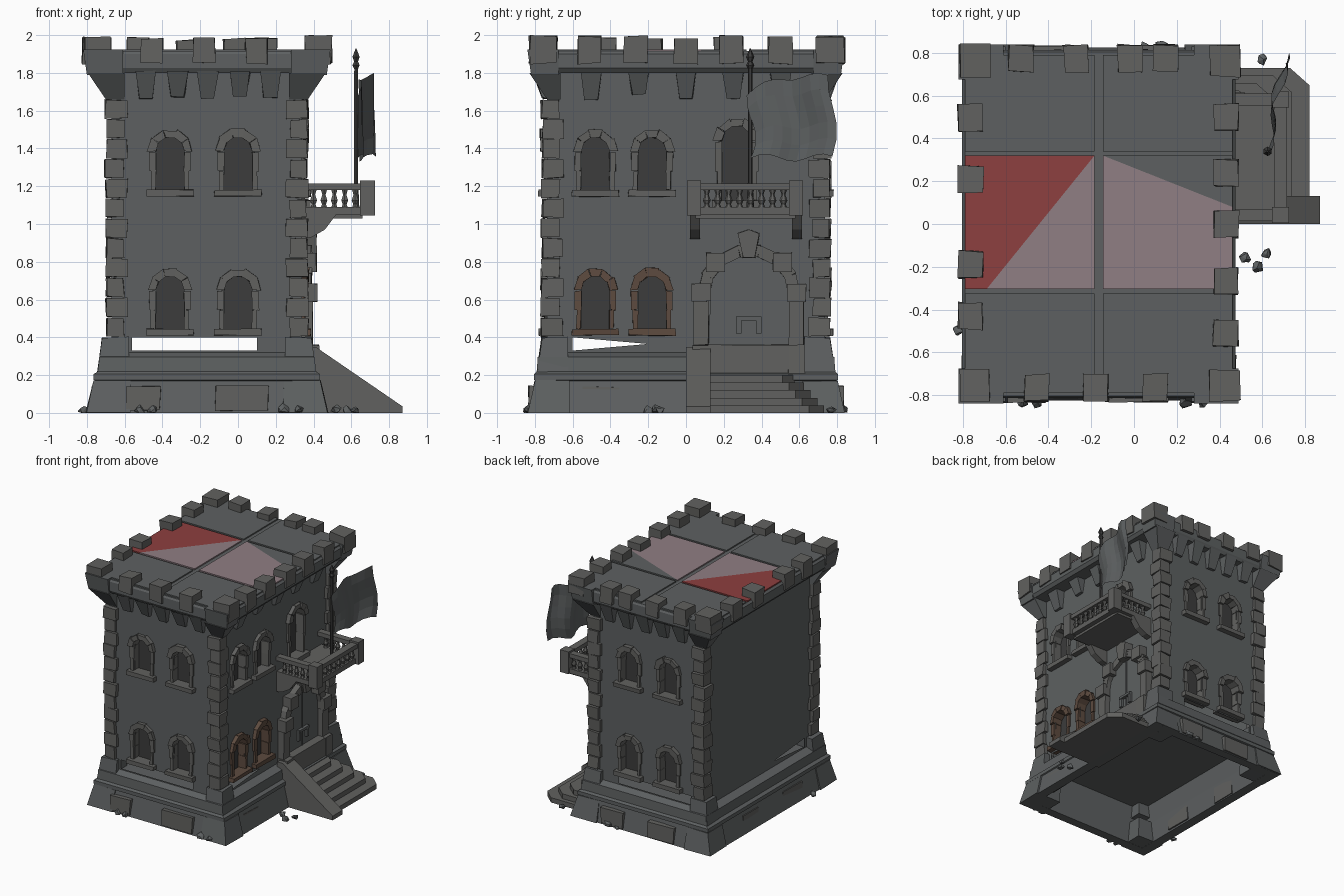
import bpy, bmesh, math, random
from mathutils import Vector, Matrix

if "Cube" in bpy.data.objects:
    bpy.data.objects.remove(bpy.data.objects["Cube"])
random.seed(4)
CX, HX, HY = -0.165, 0.505, 0.735          # tower centre and wall half sizes

def material(name, *c):
    m = bpy.data.materials.new(name)
    m.diffuse_color = (*c, 1)
    m.use_nodes = True
    m.node_tree.nodes["Principled BSDF"].inputs["Base Color"].default_value = m.diffuse_color
    return m
STONE, TRIM = material("stone", 0.11, 0.118, 0.12), material("trim_stone", 0.12, 0.12, 0.115)
DARK, BROWN = material("dark", 0.045, 0.045, 0.045), material("brown_stone", 0.11, 0.07, 0.05)
RED, PINK = material("red_tile", 0.27, 0.05, 0.05), material("pink_tile", 0.28, 0.21, 0.23)

def finish(name, bm, mat, jitter=0.0):
    for v in bm.verts:
        v.co += Vector([random.uniform(-jitter, jitter) for _ in range(3)])
        v.co.z = min(max(v.co.z, 0), 2)
    bmesh.ops.recalc_face_normals(bm, faces=bm.faces)
    me = bpy.data.meshes.new(name)
    bm.to_mesh(me)
    bm.free()
    me.materials.append(mat)
    bpy.context.collection.objects.link(bpy.data.objects.new(name, me))

# Wall frames: u along the wall, v up, d outward from the wall plane
front = lambda u, v, d: Vector((u, -HY - d, v))
back = lambda u, v, d: Vector((u, HY + d, v))
right = lambda u, v, d: Vector((CX + HX + d, u, v))
left = lambda u, v, d: Vector((CX - HX - d, u, v))
plan = lambda u, v, d: Vector((u, v, d))
side_xz = lambda u, v, d: Vector((u, d, v))

def bridge(bm, a, b):
    for i in range(len(a)):
        j = (i + 1) % len(a)
        bm.faces.new((a[i], a[j], b[j], b[i]))

def prism(bm, M, pts, d0, d1):
    a, b = ([bm.verts.new(M(u, v, d)) for u, v in pts] for d in (d0, d1))
    bm.faces.new(a)
    bm.faces.new(b)
    bridge(bm, a, b)

def rect(u0, u1, v0, v1):
    return [(u0, v0), (u1, v0), (u1, v1), (u0, v1)]

def box(bm, x0, x1, y0, y1, z0, z1):
    prism(bm, plan, rect(x0, x1, y0, y1), z0, z1)

def rings(bm, levels):
    prev = None
    for hx, hy, z in levels:
        cur = [bm.verts.new((CX + u, v, z)) for u, v in rect(-hx, hx, -hy, hy)]
        if prev:
            bridge(bm, prev, cur)
        prev = cur
    return prev

def polar(c, s, r, t):
    return (c + r * math.cos(t), s + r * math.sin(t))

def arch(u, v0, vs, r, n=8):
    return [(u - r, v0), (u + r, v0)] + [polar(u, vs, r, math.pi * i / n) for i in range(n)]

def wall(name, M, half, mid, holes):
    bm = bmesh.new()
    for loop in [rect(mid - half, mid + half, 0.31, 1.8)] + holes:
        vs = [bm.verts.new(M(u, v, 0)) for u, v in loop]
        for i in range(len(vs)):
            bm.edges.new((vs[i - 1], vs[i]))
    bmesh.ops.triangle_fill(bm, use_beauty=True, edges=bm.edges)
    finish(name, bm, STONE)

def arch_stones(bm, M, u, vs, r, R, n, d0, d1):
    for i in range(n):
        a, b, e = math.pi * i / n, math.pi * (i + 1) / n, random.uniform(0, 0.012)
        prism(bm, M, [polar(u, vs, q, t) for q, t in ((r, a), (R + e, a), (R + e, b), (r, b))], d0, d1 + e)

def window(name, M, u, v0, h=0.2, r=0.075, mat=TRIM):
    vs, bm = v0 + 0.04 + h, bmesh.new()
    prism(bm, M, rect(u - r - 0.05, u + r + 0.05, v0, v0 + 0.035), -0.05, 0.045)
    for s, k in ((-1, 0), (-1, 1), (1, 0), (1, 1)):
        z0 = v0 + 0.035 + k * h / 2
        prism(bm, M, rect(u + s * r, u + s * (r + 0.025 + 0.01 * k), z0, z0 + h / 2), -0.06, 0.015)
    arch_stones(bm, M, u, vs, r, r + 0.038, 5, -0.06, 0.025)
    finish(name + "_frame", bm, mat, 0.003)
    bm = bmesh.new()
    bm.faces.new([bm.verts.new(M(a, b, -0.055)) for a, b in arch(u, v0, vs, r + 0.01)])
    finish(name + "_pane", bm, DARK)
    return arch(u, v0 + 0.02, vs, r)

# Walls with arched windows and the open gap above the plinth
for nm, M in (("front", front), ("back", back)):
    holes = [window(f"{nm}_window", M, u, v) for u in (-0.36, 0.0) for v in (0.41, 1.145)]
    wall(nm + "_wall", M, HX, CX, holes + [rect(-0.56, 0.10, 0.33, 0.40)])
side_gap = [(-0.6, 0.33), (-0.2, 0.365), (-0.6, 0.40)]
holes = [window("side_window", right, u, v, mat=m) for u in (-0.48, -0.18) for v, m in ((0.41, BROWN), (1.145, TRIM))]
holes.append(window("balcony_door", right, 0.27, 1.09, 0.31, 0.08))
wall("right_wall", right, HY, 0, holes + [side_gap])
wall("left_wall", left, HY, 0, [side_gap])

# Stepped plinth with a raised floor, hollow underneath
bm = bmesh.new()
bm.faces.new(rings(bm, [(0.505, 0.735, 0.32), (0.57, 0.785, 0.295), (0.575, 0.79, 0.22), (0.60, 0.805, 0.205), (0.60, 0.805, 0.175),
                        (0.59, 0.795, 0.17), (0.63, 0.825, 0), (0.55, 0.75, 0), (0.53, 0.73, 0.16), (0.505, 0.71, 0.31)]))
finish("plinth", bm, STONE)

# Corner stones: feet, quoins and flared brackets under the parapet
def corner(bm, sx, sy, z0, z1, o0, o1, wx, wy, thin=0.0):
    lo, hi = ([bm.verts.new((CX + sx * (HX + u), sy * (HY + v), z)) for u, v in rect(-wx, o, -wy, o - thin)]
              for z, o in ((z0, o0), (z1, o1)))
    bm.faces.new(lo)
    bm.faces.new(hi)
    bridge(bm, lo, hi)

feet, quoins, flares, parapet = (bmesh.new() for _ in range(4))
for sx, sy in ((-1, -1), (1, -1), (1, 1), (-1, 1)):
    corner(feet, sx, sy, 0, 0.17, 0.135, 0.095, 0.10, 0.12, 0.03)
    corner(feet, sx, sy, 0.21, 0.40, 0.075, 0.05, 0.09, 0.11, 0.02)
    for k in range(12):
        z, o = 0.40 + k * 0.105, random.uniform(0.022, 0.034)
        corner(quoins, sx, sy, z + 0.004, z + 0.101, o, o, 0.065 + 0.02 * (k % 2), 0.085 - 0.02 * (k % 2))
    corner(flares, sx, sy, 1.66, 1.80, 0.03, 0.125, 0.07, 0.07, 0.03)
    corner(parapet, sx, sy, 1.79, 1.925, 0.13, 0.15, 0.06, 0.06, 0.045)
finish("corner_feet", feet, STONE, 0.004)
finish("quoins", quoins, TRIM, 0.005)
finish("corner_brackets", flares, STONE)
parapet.faces.new(rings(parapet, [(0.505, 0.735, 1.80), (0.62, 0.80, 1.80), (0.64, 0.815, 1.825), (0.64, 0.815, 1.90), (0.625, 0.805, 1.915)]))
finish("parapet", parapet, STONE)

# Corbels: wedge-shaped blocks under the parapet
bm = bmesh.new()
for M, us in ((front, (-0.49, -0.32, -0.16, 0.01, 0.17)), (back, (-0.49, -0.32, -0.16, 0.01, 0.17)), (right, (-0.5, -0.25, 0.0, 0.25, 0.5))):
    for u in us:
        z = random.uniform(1.65, 1.69)
        lo, hi = ([bm.verts.new(M(u + a, v, d)) for a, d in rect(-w, w, -0.01, o)] for v, w, o in ((z, 0.035, 0.025), (1.81, 0.055, 0.08)))
        bm.faces.new(lo)
        bridge(bm, lo, hi)
finish("corbels", bm, STONE, 0.004)

# Roof slabs separated by grooves
bm = bmesh.new()
for x0, x1 in ((-0.79, -0.185), (-0.145, 0.46)):
    for y0, y1 in ((-0.79, -0.325), (0.34, 0.79)):
        box(bm, x0, x1, y0, y1, 1.90, 1.925)
prism(bm, plan, [(-0.145, 0.32), (0.46, 0.08), (0.46, 0.32)], 1.90, 1.925)
finish("roof_slabs", bm, STONE)
for nm, mat, pts in (("red_slab", RED, [(-0.79, -0.305), (-0.69, -0.305), (-0.185, 0.32), (-0.79, 0.32)]),
                     ("pink_slab_left", PINK, [(-0.69, -0.305), (-0.185, -0.305), (-0.185, 0.32)]),
                     ("pink_slab_right", PINK, [(-0.145, -0.305), (0.46, -0.305), (0.46, 0.08), (-0.145, 0.32)])):
    bm = bmesh.new()
    prism(bm, plan, pts, 1.90, 1.925)
    finish(nm, bm, mat)

# Merlons around the roof edge, larger at the corners
bm = bmesh.new()
spots = [(x, y) for x in (-0.745, 0.425) for y in (-0.755, 0.765)]
spots += [(-0.765, y) for y in (0.5, 0.21, -0.19, -0.43)] + [(0.43, y) for y in (0.5, 0.24, 0.0, -0.27, -0.51)]
spots += [(x, 0.775) for x in (-0.53, -0.27, -0.02, 0.15)] + [(x, -0.765) for x in (-0.455, -0.18, 0.1)]
for i, (x, y) in enumerate(spots):
    w = 0.07 if i < 4 else 0.058
    box(bm, x - w, x + w, y - w - 0.005, y + w + 0.005, 1.85, random.uniform(1.975, 2.0))
finish("merlons", bm, TRIM, 0.006)

# Entrance: threshold, jambs, arch with keystone and accent blocks, door
bm = bmesh.new()
prism(bm, right, rect(0.12, 0.60, 0.18, 0.36), -0.02, 0.085)
for y in (0.08, 0.585):
    for w, z0, z1, d in ((0.045, 0.2, 0.36, 0.09), (0.04, 0.36, 0.60, 0.055), (0.05, 0.59, 0.685, 0.08)):
        prism(bm, right, rect(y - w, y + w, z0, z1), -0.02, d)
arch_stones(bm, right, 0.333, 0.62, 0.21, 0.27, 7, -0.02, 0.045)
for t in (math.pi / 4, math.pi * 3 / 4):
    prism(bm, right, [polar(*polar(0.333, 0.62, 0.25, t), 0.07, t + k * math.pi / 2) for k in range(4)], 0, 0.075)
prism(bm, right, [(0.30, 0.82), (0.366, 0.82), (0.39, 0.95), (0.333, 0.97), (0.276, 0.95)], -0.02, 0.075)
finish("entrance_arch", bm, TRIM, 0.003)
bm = bmesh.new()
prism(bm, right, arch(0.333, 0.36, 0.62, 0.215), 0.0, 0.015)
for u0, u1, z0, z1, d in ((0.328, 0.338, 0.36, 0.83, 0.022), (0.266, 0.294, 0.42, 0.51, 0.035), (0.371, 0.399, 0.42, 0.51, 0.035), (0.27, 0.395, 0.49, 0.51, 0.04)):
    prism(bm, right, rect(u0, u1, z0, z1), 0, d)
finish("door", bm, STONE)

# Steps that widen toward the ground, and the sloping side wall
bm = bmesh.new()
for k in range(5):
    x, y = 0.50 + 0.08 * k, 0.59 + 0.035 * k
    prism(bm, plan, [(0.36, 0.10), (x, 0.10), (x, y - 0.08), (x - 0.09, y), (0.36, y)], 0.16 - 0.04 * k, 0.20 - 0.04 * k)
prism(bm, side_xz, [(0.36, 0), (0.87, 0), (0.87, 0.035), (0.60, 0.22), (0.41, 0.35), (0.36, 0.35)], 0.0, 0.13)
finish("entrance_steps", bm, TRIM)

# Balcony: floor, brackets, posts, rails and turned balusters
bm = bmesh.new()
box(bm, 0.33, 0.70, 0.02, 0.61, 1.05, 1.09)
box(bm, 0.33, 0.66, 0.05, 0.58, 1.03, 1.06)
box(bm, 0.655, 0.715, 0.05, 0.58, 1.18, 1.215)
for y in (0.005, 0.545):
    prism(bm, side_xz, [(0.34, 0.92), (0.39, 0.93), (0.46, 0.97), (0.52, 1.05), (0.34, 1.05)], y + 0.015, y + 0.07)
    box(bm, 0.645, 0.725, y, y + 0.075, 1.045, 1.23)
    box(bm, 0.34, 0.66, y + 0.01, y + 0.065, 1.18, 1.215)
finish("balcony", bm, TRIM)

def lathe(bm, x, y, prof):
    for (r0, z0), (r1, z1) in zip(prof, prof[1:]):
        bmesh.ops.create_cone(bm, segments=6, radius1=r0, radius2=r1, depth=z1 - z0, matrix=Matrix.Translation((x, y, (z0 + z1) / 2)))
bm = bmesh.new()
for x, y in [(0.40 + 0.055 * k, y) for k in range(5) for y in (0.042, 0.583)] + [(0.685, 0.11 + k * 0.058) for k in range(8)]:
    lathe(bm, x, y, [(0.018, 1.09), (0.012, 1.105), (0.021, 1.125), (0.01, 1.155), (0.018, 1.18)])
finish("balusters", bm, TRIM)

# Flagpole with pointed finial, and a rippling flag
bm = bmesh.new()
lathe(bm, 0.625, 0.34, [(0.02, 1.09), (0.013, 1.22), (0.011, 1.82), (0.022, 1.84), (0.012, 1.86), (0.022, 1.885), (0.002, 1.93)])
finish("flagpole", bm, DARK)
bm = bmesh.new()
bmesh.ops.create_grid(bm, x_segments=9, y_segments=5, size=0.5)
for v in bm.verts:
    t, s = v.co.x + 0.5, v.co.y + 0.5
    v.co = (0.635 + 0.06 * t + 0.035 * math.sin(t * 8 + s) * t ** 0.5, 0.345 + 0.43 * t + 0.025 * math.sin(s * 5),
            1.35 + 0.02 * math.sin(t * 9) + s * (0.33 + 0.10 * min(1, t * 2.5)))
finish("flag", bm, STONE)

# Loose blocks set in the plinth and rubble at its foot
bm = bmesh.new()
for M, u, w in ((front, -0.5, 0.09), (front, 0.02, 0.14), (back, -0.35, 0.12), (back, 0.1, 0.1), (right, -0.45, 0.1), (left, -0.3, 0.12), (left, 0.25, 0.1)):
    prism(bm, M, rect(u - w, u + w, 0.01, 0.14), 0.03, 0.1)
finish("plinth_blocks", bm, TRIM, 0.006)
bm = bmesh.new()
for x, y in ((-0.52, -0.83), (-0.45, -0.83), (0.24, -0.83), (0.32, -0.83), (-0.82, -0.5), (0.05, 0.83), (0.13, 0.83), (0.52, -0.16), (0.58, -0.2), (0.62, -0.14), (0.6, 0.77)):
    s = random.uniform(0.022, 0.036)
    bmesh.ops.create_icosphere(bm, subdivisions=1, radius=s, matrix=Matrix.Translation((x, y, s * 0.5)))
finish("rubble", bm, STONE, 0.008)
